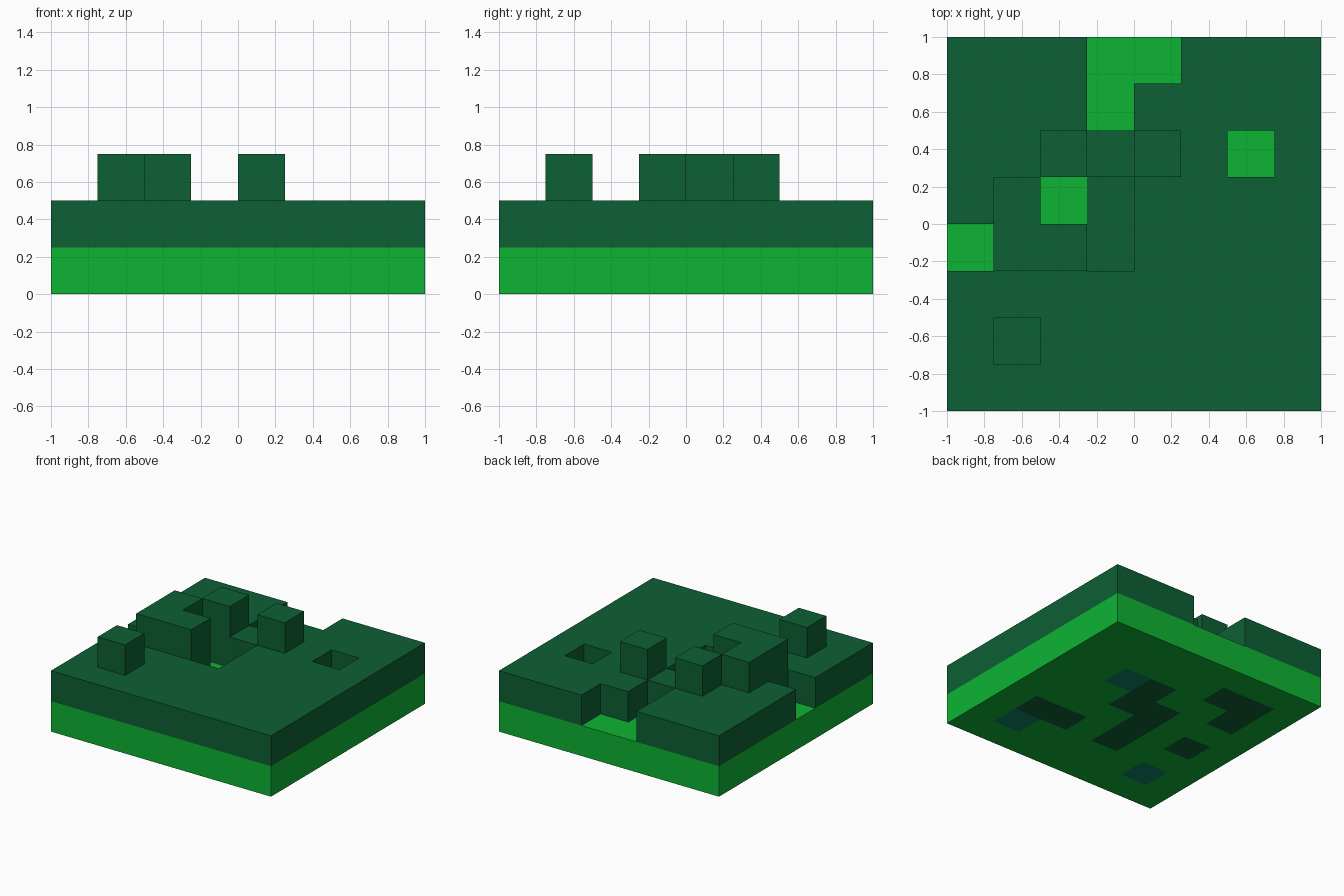
import bpy
import bmesh
from mathutils import Vector

cube = bpy.data.objects.get("Cube")
if cube:
    bpy.data.objects.remove(cube, do_unlink=True)

CELL = 0.25   # edge of one block
N = 8         # blocks per side


def linear(c):
    c /= 255
    return c / 12.92 if c <= 0.04045 else ((c + 0.055) / 1.055) ** 2.4


def material(name, rgb):
    m = bpy.data.materials.new(name)
    m.use_nodes = True
    col = tuple(linear(c) for c in rgb) + (1.0,)
    m.diffuse_color = col
    bsdf = next(n for n in m.node_tree.nodes if n.type == 'BSDF_PRINCIPLED')
    bsdf.inputs["Base Color"].default_value = col
    bsdf.inputs["Roughness"].default_value = 0.8
    return m


bright = material("bright green", (14, 180, 52))
dark = material("dark green", (13, 96, 53))
teal = material("teal", (13, 128, 100))

# Block layout as (column from -x, row from the back, layer)
floor = {(c, r) for c in range(N) for r in range(N)}
base_dark = {(1, 1), (2, 1), (1, 2), (4, 2), (3, 3), (4, 3), (3, 4),
             (1, 4), (3, 5), (5, 5), (6, 5)}
base_teal = {(5, 2), (1, 6), (6, 6)}
pits = {(3, 0), (4, 0), (3, 1), (6, 2), (2, 3), (3, 3), (3, 4), (0, 4)}
raised = {(2, 2), (4, 2), (1, 3), (1, 4), (2, 4), (1, 6)}

parts = [
    ("base_slab", floor - base_dark - base_teal, 0, bright),
    ("base_dark_blocks", base_dark, 0, dark),
    ("base_teal_blocks", base_teal, 0, teal),
    ("ground_layer", floor - pits, 1, dark),
    ("raised_blocks", raised, 2, dark),
]
solid = {(c, r, k) for _, cells, k, _ in parts for c, r in cells}

# Each direction: grid step and matching outward normal (rows run towards -y)
DIRS = [((1, 0, 0), (1, 0, 0)), ((-1, 0, 0), (-1, 0, 0)),
        ((0, -1, 0), (0, 1, 0)), ((0, 1, 0), (0, -1, 0)),
        ((0, 0, 1), (0, 0, 1)), ((0, 0, -1), (0, 0, -1))]


def build_blocks(name, cells, layer, mat):
    """Make one object from the exposed sides of its blocks."""
    bm = bmesh.new()
    h = CELL / 2
    for c, r in sorted(cells):
        centre = Vector((-1 + c * CELL + h, 1 - r * CELL - h, layer * CELL + h))
        for step, normal in DIRS:
            if (c + step[0], r + step[1], layer + step[2]) in solid:
                continue
            n = Vector(normal)
            u = Vector((n.y, n.z, n.x))
            v = n.cross(u)
            bm.faces.new([bm.verts.new(centre + h * (n + a * u + b * v))
                          for a, b in ((-1, -1), (1, -1), (1, 1), (-1, 1))])
    bmesh.ops.remove_doubles(bm, verts=bm.verts, dist=0.001)
    mesh = bpy.data.meshes.new(name)
    bm.to_mesh(mesh)
    bm.free()
    mesh.materials.append(mat)
    bpy.context.scene.collection.objects.link(bpy.data.objects.new(name, mesh))


for part in parts:
    build_blocks(*part)
